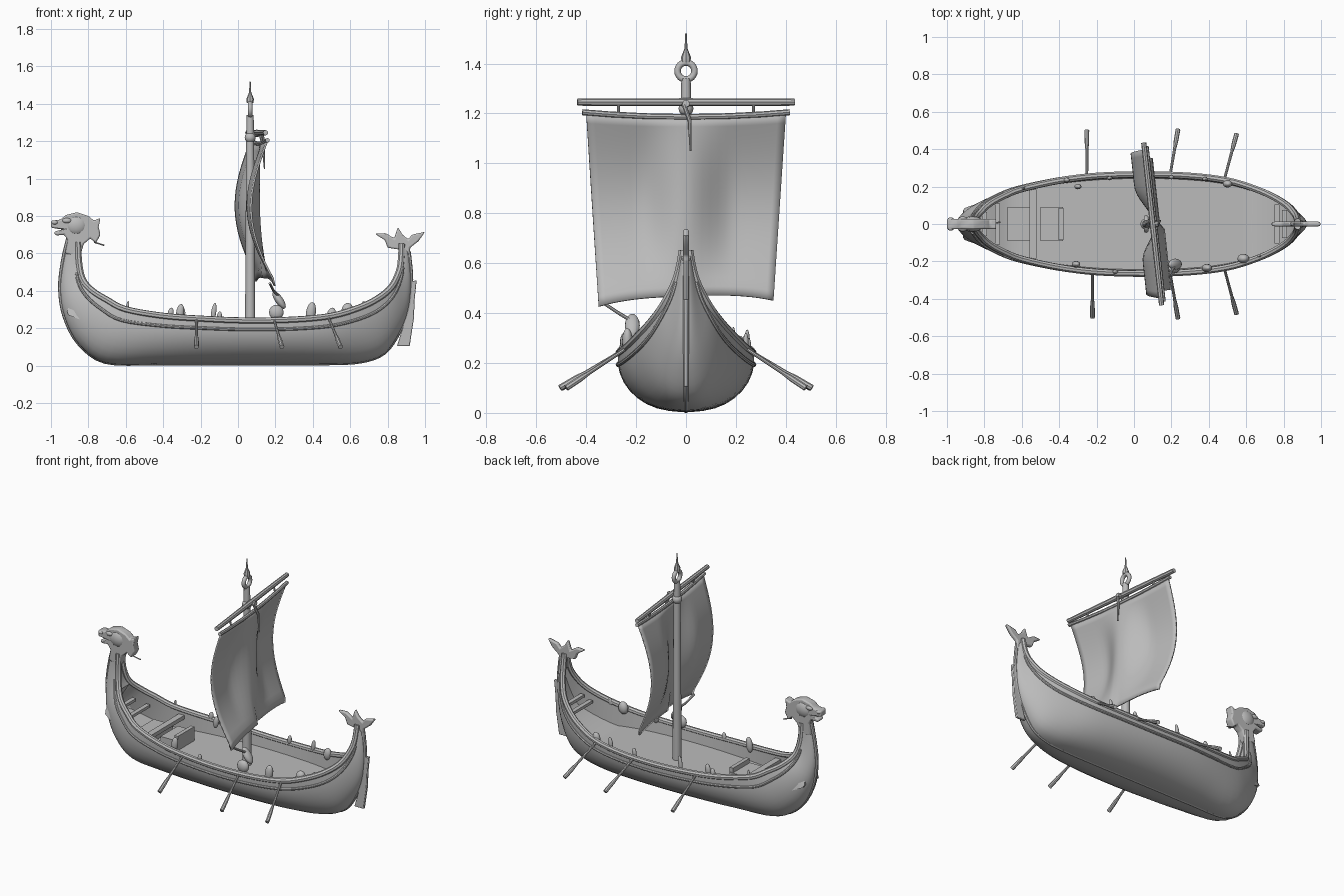
import bpy, bmesh, math
from mathutils import Vector

if "Cube" in bpy.data.objects:
    bpy.data.objects.remove(bpy.data.objects["Cube"])

mat = bpy.data.materials.new("grey_wood")
mat.diffuse_color = (0.5, 0.5, 0.5, 1)
mat.use_nodes = True
mat.node_tree.nodes["Principled BSDF"].inputs["Base Color"].default_value = mat.diffuse_color


def finish(ob, angle=40):
    ob.data.materials.clear()
    ob.data.materials.append(mat)
    ob.data.shade_smooth()
    ob.data.set_sharp_from_angle(angle=math.radians(angle))
    return ob


def mesh_object(name, bm, angle=40):
    bmesh.ops.recalc_face_normals(bm, faces=bm.faces)
    me = bpy.data.meshes.new(name)
    bm.to_mesh(me)
    bm.free()
    ob = bpy.data.objects.new(name, me)
    bpy.context.collection.objects.link(ob)
    return finish(ob, angle)


def tube(name, pts, r, radii=None, sides=2):
    cu = bpy.data.curves.new(name, 'CURVE')
    cu.dimensions = '3D'
    cu.bevel_depth = r
    cu.bevel_resolution = sides
    cu.use_fill_caps = True
    sp = cu.splines.new('POLY')
    sp.points.add(len(pts) - 1)
    for i, p in enumerate(pts):
        sp.points[i].co = (*p, 1)
        sp.points[i].radius = radii[i] if radii else 1
    ob = bpy.data.objects.new(name, cu)
    bpy.context.collection.objects.link(ob)
    bpy.ops.object.select_all(action='DESELECT')
    ob.select_set(True)
    bpy.context.view_layer.objects.active = ob
    bpy.ops.object.convert(target='MESH')
    return finish(bpy.context.view_layer.objects.active)


def plate(name, outline, thick, bevel, y=0):
    # side profile in x and z, extruded across the boat
    bm = bmesh.new()
    f = bm.faces.new([bm.verts.new((x, y - thick / 2, z)) for x, z in outline])
    ext = bmesh.ops.extrude_face_region(bm, geom=[f])['geom']
    bmesh.ops.translate(bm, vec=(0, thick, 0),
                        verts=[v for v in ext if isinstance(v, bmesh.types.BMVert)])
    ob = mesh_object(name, bm, 50)
    m = ob.modifiers.new("round", 'BEVEL')
    m.width, m.segments = bevel, 2
    return ob


def blob(name, loc, size, tilt=0):
    bpy.ops.mesh.primitive_uv_sphere_add(segments=14, ring_count=8, radius=1,
                                         location=loc, rotation=(0, tilt, 0))
    ob = bpy.context.object
    ob.name, ob.scale = name, size
    return finish(ob, 80)


def box(name, loc, size):
    bpy.ops.mesh.primitive_cube_add(size=1, location=loc)
    ob = bpy.context.object
    ob.name, ob.scale = name, size
    return finish(ob)


def catmull(rows, n=4):
    out = []
    for i in range(len(rows) - 1):
        p = [rows[max(0, min(len(rows) - 1, i + k))] for k in (-1, 0, 1, 2)]
        for s in range(n):
            t = s / n
            out.append([0.5 * (2 * b + (c - a) * t + (2 * a - 5 * b + 4 * c - d) * t * t
                               + (3 * b - a - 3 * c + d) * t ** 3) for a, b, c, d in zip(*p)])
    return out + [list(rows[-1])]


# hull stations: gunwale x, half width, gunwale z, keel x, keel z
stations = catmull([
    (-.855, .026, .66, -.905, .68), (-.85, .034, .55, -.935, .55), (-.83, .06, .46, -.95, .40),
    (-.78, .11, .40, -.925, .25), (-.70, .155, .35, -.85, .11), (-.6, .195, .30, -.71, .012),
    (-.4, .24, .265, -.45, .004), (-.2, .265, .25, -.2, .004), (.05, .273, .24, .05, .004),
    (.3, .265, .245, .3, .004), (.5, .24, .265, .5, .005), (.65, .195, .31, .66, .015),
    (.75, .15, .36, .78, .06), (.82, .105, .42, .86, .17), (.86, .06, .50, .91, .30),
    (.872, .035, .57, .925, .45), (.875, .02, .65, .912, .6)])


def skin(st, h):
    gx, gy, gz, kx, kz = st
    y = gy * max(0, 1 - (1 - h) ** 2) ** 0.4 * (1 + 0.10 * h * (1 - h))
    return Vector((kx + (gx - kx) * h, y, kz + (gz - kz) * h))


bm = bmesh.new()
loops = []
N = 9
for st in stations:
    half = [skin(st, 1 - math.cos(i / N * math.pi / 2)) for i in range(N + 1)]
    gx, gy, gz, kx, kz = st
    depth = min(.13, max(.02, gz - .17)) * min(1, gy / .1)
    h = 1 - depth / max(.15, gz - kz)
    wi = max(gy - .022, gy * .3)
    half += [Vector((gx, wi, gz))]
    if gz - kz > .1:
        dx, dz = kx + (gx - kx) * h, gz - depth
    else:
        dx, dz = gx - .002, gz - .002
    half += [Vector((dx, wi * .97, dz)), Vector((dx, 0, dz))]
    ring = half + [Vector((p.x, -p.y, p.z)) for p in reversed(half[1:-1])]
    loops.append([bm.verts.new(p) for p in ring])
for a, b in zip(loops, loops[1:]):
    for i in range(len(a)):
        j = (i + 1) % len(a)
        bm.faces.new((a[i], a[j], b[j], b[i]))
bm.faces.new(loops[0])
bm.faces.new(loops[-1])
mesh_object("hull_and_deck", bm, 50)

# rails, strakes and keel
for s, side in ((-1, "near"), (1, "far")):
    tube(f"rail_{side}", [(p[0], s * max(.006, p[1] - .008), p[2]) for p in stations], .018)
    strake = [skin(p, .8) for p in stations[6:-5]]
    tube(f"strake_{side}", [(p.x, s * p.y, p.z) for p in strake], .009)
tube("keel", [(p[3], 0, p[4] + .009) for p in stations], .012)

# dragon head, cheeks and crest
plate("prow_head", [
    (-.925, .60), (-.91, .67), (-.93, .70), (-.975, .695), (-.985, .715), (-.94, .728), (-1, .737),
    (-1, .775), (-.95, .78), (-.92, .805), (-.86, .82), (-.80, .80), (-.77, .775), (-.735, .79),
    (-.745, .74), (-.735, .70), (-.76, .655), (-.79, .68), (-.825, .65), (-.845, .58)], .056, .012)
blob("head_skull", (-.865, 0, .75), (.065, .042, .06))
for s in (-1, 1):
    blob("brow", (-.915, s * .026, .775), (.025, .014, .014))
    blob("nostril", (-.98, s * .022, .765), (.018, .014, .012))
tube("mane_strand", [(-.77, 0, .66), (-.715, .01, .643)], .004)

# leaf shaped tail and steering rudder
plate("stern_tail", [
    (.862, .55), (.865, .62), (.80, .63), (.785, .67), (.732, .705), (.79, .708), (.835, .68),
    (.855, .74), (.88, .70), (.91, .675), (.93, .70), (1, .715), (.965, .665), (.92, .63),
    (.915, .55)], .026, .008)
plate("rudder", [(.915, .45), (.955, .455), (.945, .36), (.94, .25), (.918, .105), (.85, .105),
                 (.88, .2), (.9, .3)], .018, .004)

# mast with ring finial
MX = .065
tube("mast", [(MX, 0, .16), (MX, 0, .6), (MX, 0, 1.2), (MX, 0, 1.34)], .025, [1.1, 1, .85, .75], 4)
bpy.ops.mesh.primitive_torus_add(location=(MX, 0, 1.37), rotation=(0, math.pi / 2, 0),
                                 major_radius=.034, minor_radius=.013,
                                 major_segments=24, minor_segments=10)
bpy.context.object.name = "mast_ring"
finish(bpy.context.object, 80)
tube("mast_tip", [(MX, 0, 1.405), (MX, 0, 1.425), (MX, 0, 1.46), (MX, 0, 1.52)], .02,
     [.9, 1, .3, .15])
blob("mast_collar", (MX, 0, 1.22), (.03, .03, .03))


def spar(v):
    return .1 - .11 * v


# yard and sail
tube("yard", [(spar(v), v, 1.245) for v in (-.435, 0, .435)], .014, [1, 1.15, 1])
tube("yard_lashing", [(MX, 0, 1.235), (.13, 0, 1.24)], .015)
bm = bmesh.new()
U, W = 24, 20
grid = []
for j in range(W + 1):
    t = j / W
    row = []
    for i in range(U + 1):
        u = 2 * i / U - 1
        v = u * (.40 - .05 * t)
        top = 1.183 + .018 * u * u
        low = .468 - .03 * abs(u) ** 3 + .012 * u
        spread = min(1, abs(v) / .2)
        belly = math.sin(math.pi * min(1, t * 1.05)) * (.085 * spread * spread * (3 - 2 * spread))
        x = spar(v) + .012 - belly + .045 * t ** 4 * (1 if u < 0 else .5)
        row.append(bm.verts.new((x, v, top + (low - top) * t)))
    grid.append(row)
for a, b in zip(grid, grid[1:]):
    for i in range(U):
        bm.faces.new((a[i], a[i + 1], b[i + 1], b[i]))
sail = mesh_object("sail", bm, 80)
m = sail.modifiers.new("cloth", 'SOLIDIFY')
m.thickness, m.offset = .01, 0
tube("sail_top_roll", [(spar(v) + .012, v, 1.186 + .11 * v * v)
                       for v in (-.415, -.3, -.15, 0, .15, .3, .415)], .012)
for s in (-.27, .27):
    tube("sail_tie", [(spar(s), s, 1.24), (spar(s) + .012, s, 1.19)], .006)
tube("halyard", [(.12, -.01, 1.24), (.135, .015, 1.17), (.142, .018, 1.05)], .007, [1.4, 1.2, .5])
tube("sheet_rope", [(.17, -.33, .44), (.19, -.27, .40), (.22, -.22, .37)], .007)

# oars on both sides
for s in (-1, 1):
    for x0, x1, y1 in ((-.222 - .015 * (s + 1), -.222 - .015 * (s + 1), .50),
                       (.19, .235, .505), (.485, .548, .48)):
        a, b = Vector((x0, s * .245, .255)), Vector((x1, s * y1, .10))
        tube("oar", [a, a.lerp(b, .6), a.lerp(b, .75), b], .008, [.9, 1, 1.5, 1.6])

# benches, beam and chests
for x, w, z in ((-.80, .13, .34), (-.73, .22, .30), (.765, .21, .32), (.805, .15, .36)):
    box("bench", (x, 0, z), (.028, w, .018))
box("cross_beam", (-.54, 0, .25), (.04, .37, .025))
box("floor_hatch", (-.605, 0, .215), (.14, .18, .035))
box("chest", (-.44, 0, .20), (.12, .18, .07))
box("chest_back", (-.39, 0, .235), (.025, .17, .06))

# bundles and cleats along the rails
for x, y, z, r, h in ((-.36, .235, .28, .016, .03), (-.30, .20, .27, .018, .04),
                      (-.13, .245, .285, .014, .05), (.2, .25, .27, .014, .03),
                      (.38, .24, .28, .014, .04), (.5, .215, .27, .025, .04),
                      (-.59, .19, .32, .008, .025), (-.31, -.215, .28, .022, .05),
                      (-.10, -.255, .26, .014, .03), (.39, -.235, .285, .027, .055),
                      (.585, -.185, .295, .032, .04), (.67, -.17, .32, .012, .025)):
    blob("rail_bundle", (x, y, z), (r, r * .8, h), .15)
blob("round_bundle", (.205, -.24, .285), (.04, .025, .04))
blob("upright_bundle", (.22, -.215, .35), (.022, .03, .055), -.6)
